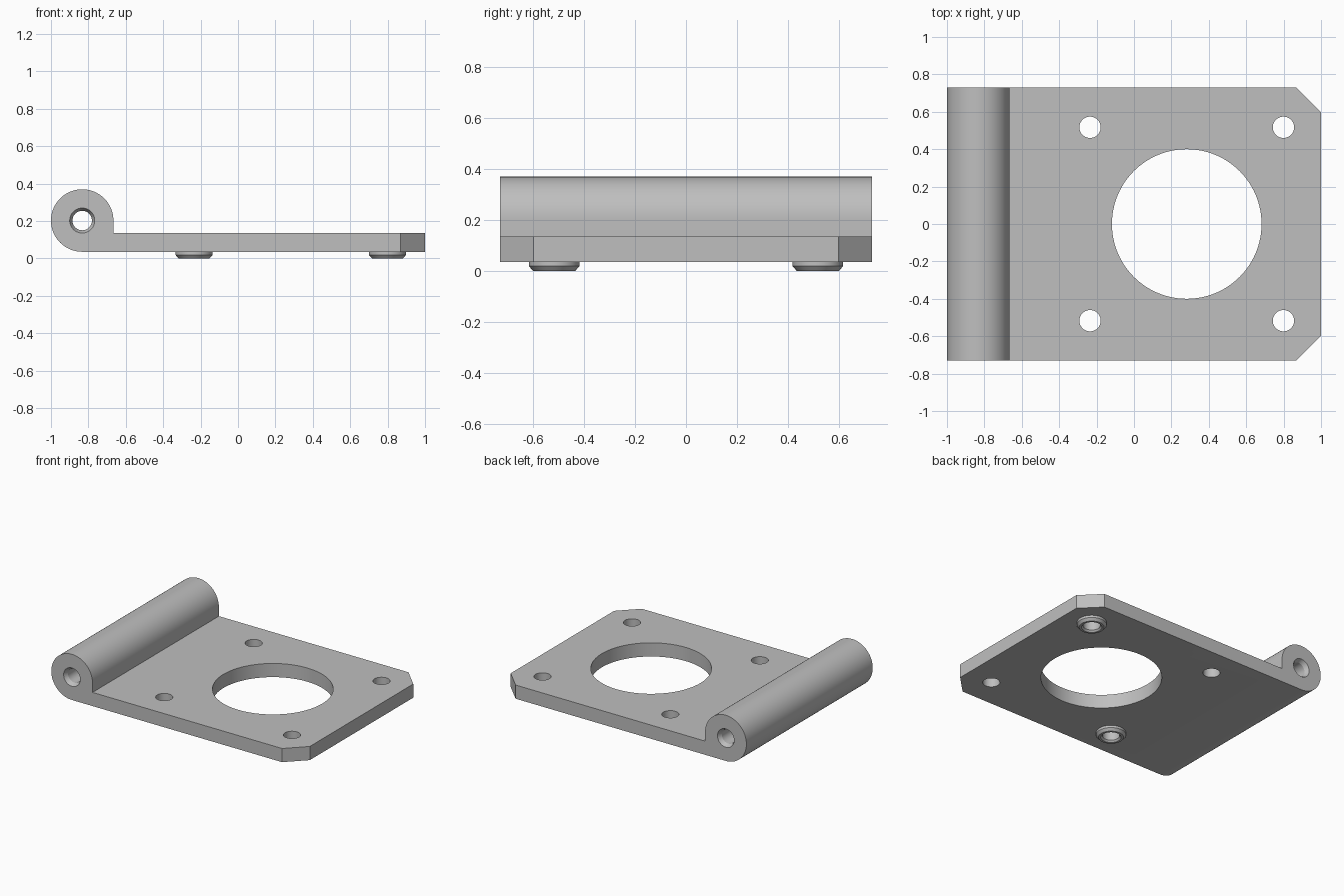
import bpy, bmesh
from math import sin, cos, pi, radians
from mathutils import Vector

cube = bpy.data.objects.get("Cube")
if cube:
    bpy.data.objects.remove(cube)

grey = bpy.data.materials.new("plain grey")
grey.use_nodes = True
grey.diffuse_color = (0.52, 0.52, 0.52, 1)
grey.node_tree.nodes["Principled BSDF"].inputs["Base Color"].default_value = grey.diffuse_color

HALF_W = 0.73                     # half width along y
BOTTOM, TOP = 0.035, 0.135        # plate faces
BARREL_X, BARREL_R = -0.833, 0.167
BARREL_Z = BOTTOM + BARREL_R
CENTRE_X, SPACING = 0.282, 0.517  # bolt pattern
BOLT_R, BORE_R, SINK_R = 0.057, 0.052, 0.067


def add_object(name, bm):
    bmesh.ops.recalc_face_normals(bm, faces=bm.faces)
    mesh = bpy.data.meshes.new(name)
    bm.to_mesh(mesh)
    bm.free()
    mesh.materials.append(grey)
    obj = bpy.data.objects.new(name, mesh)
    bpy.context.collection.objects.link(obj)
    return obj


def lathe(name, profile, centre, along_y=False, closed=False, segments=64):
    """Spin (radius, height) points round z, or round y."""
    bm = bmesh.new()
    rings = []
    for r, h in profile:
        ring = []
        for i in range(segments):
            a = 2 * pi * i / segments
            p = Vector((r * cos(a), h, r * sin(a)) if along_y else (r * cos(a), r * sin(a), h))
            ring.append(bm.verts.new(p + Vector(centre)))
        rings.append(ring)
    pairs = list(zip(rings, rings[1:]))
    if closed:
        pairs.append((rings[-1], rings[0]))
    else:
        bm.faces.new(rings[0])
        bm.faces.new(rings[-1])
    for a, b in pairs:
        for i in range(segments):
            j = (i + 1) % segments
            bm.faces.new((a[i], a[j], b[j], b[i]))
    return add_object(name, bm)


def cut(target, cutter):
    cutter.hide_render = True
    mod = target.modifiers.new("cut", 'BOOLEAN')
    mod.operation, mod.solver, mod.object = 'DIFFERENCE', 'EXACT', cutter
    bpy.context.view_layer.objects.active = target
    bpy.ops.object.modifier_apply(modifier=mod.name)
    bpy.data.objects.remove(cutter)


def smooth(obj):
    bpy.ops.object.select_all(action='DESELECT')
    obj.select_set(True)
    bpy.context.view_layer.objects.active = obj
    bpy.ops.object.shade_smooth_by_angle(angle=radians(25))


# Hinge plate: plate and rolled barrel as one extruded profile
profile = [(1, BOTTOM), (1, TOP), (BARREL_X + BARREL_R, TOP)]
STEPS = 72
for i in range(STEPS + 1):
    a = 1.5 * pi * i / STEPS
    profile.append((BARREL_X + BARREL_R * cos(a), BARREL_Z + BARREL_R * sin(a)))
bm = bmesh.new()
face = bm.faces.new([bm.verts.new((x, -HALF_W, z)) for x, z in profile])
ext = bmesh.ops.extrude_face_region(bm, geom=[face])
bmesh.ops.translate(bm, vec=(0, 2 * HALF_W, 0),
                    verts=[v for v in ext["geom"] if isinstance(v, bmesh.types.BMVert)])

# Clipped corners on the free end
for s in (-1, 1):
    bmesh.ops.bisect_plane(bm, geom=bm.verts[:] + bm.edges[:] + bm.faces[:],
                           plane_co=(1, s * (HALF_W - 0.132), 0), plane_no=(1, s, 0),
                           clear_outer=True)
    bmesh.ops.holes_fill(bm, edges=[e for e in bm.edges if e.is_boundary], sides=0)
plate = add_object("hinge_plate", bm)

# Central opening and bolt holes
cut(plate, lathe("opening_cutter", [(0.4, -0.1), (0.4, 0.3)], (CENTRE_X, 0, 0), segments=96))
for sx in (-1, 1):
    for sy in (-1, 1):
        cut(plate, lathe("bolt_cutter", [(BOLT_R, -0.1), (BOLT_R, 0.3)],
                         (CENTRE_X + sx * SPACING, sy * SPACING, 0), segments=48))

# Pin bore through the barrel, flared at both ends
flare = HALF_W - 0.03
cut(plate, lathe("bore_cutter",
                 [(SINK_R, -HALF_W - 0.1), (SINK_R, -HALF_W), (BORE_R, -flare),
                  (BORE_R, flare), (SINK_R, HALF_W), (SINK_R, HALF_W + 0.1)],
                 (BARREL_X, 0, BARREL_Z), along_y=True, segments=48))
smooth(plate)

# Locating bosses under two opposite bolt holes
for name, s in (("rear_boss", 1), ("front_boss", -1)):
    boss = lathe(name, [(BOLT_R, BOTTOM), (0.099, BOTTOM), (0.099, 0.018), (0.083, 0),
                        (0.068, 0), (BOLT_R, 0.012)],
                 (CENTRE_X + s * SPACING, s * SPACING, 0), closed=True, segments=48)
    smooth(boss)
